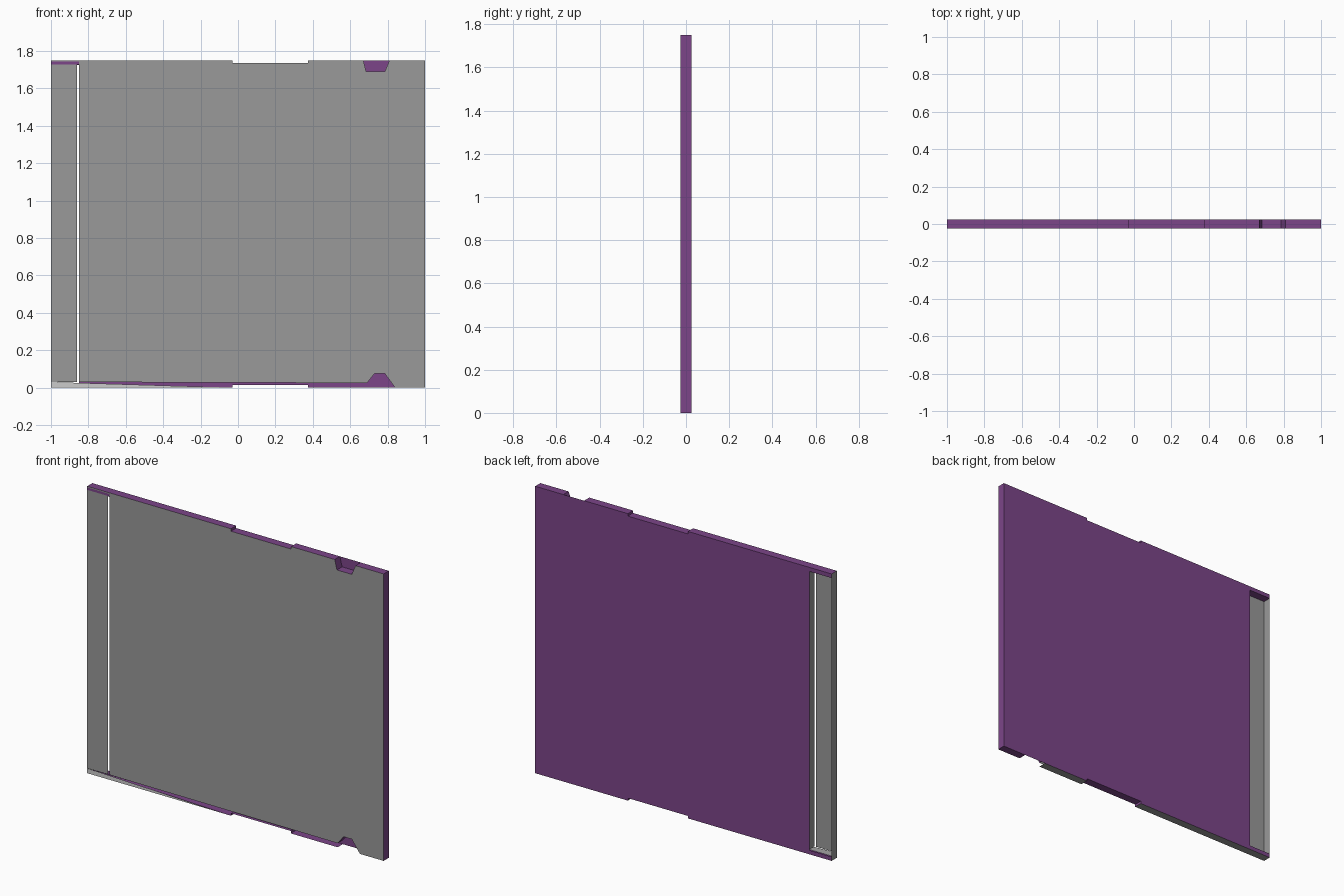
import bpy

if "Cube" in bpy.data.objects:
    bpy.data.objects.remove(bpy.data.objects["Cube"])

F, B, H = -0.025, 0.025, 1.75   # front depth, back depth, height


def colour(name, rgb):
    m = bpy.data.materials.new(name)
    m.diffuse_color = (*rgb, 1)
    m.use_nodes = True
    m.node_tree.nodes["Principled BSDF"].inputs["Base Color"].default_value = m.diffuse_color
    return m


purple = colour("purple", (0.20, 0.06, 0.25))
dark = colour("dark_grey", (0.32, 0.32, 0.32))


def make(name, verts, faces, mat=None):
    me = bpy.data.meshes.new(name)
    me.from_pydata(verts, [], faces)
    me.update()
    ob = bpy.data.objects.new(name, me)
    bpy.context.collection.objects.link(ob)
    if mat:
        me.materials.append(mat)
    return ob


def sheet(name, outline, y, mat=None):
    """Flat panel from an anticlockwise x/z outline; faces away from the middle."""
    pts = outline if y < 0 else outline[::-1]
    return make(name, [(x, y, z) for x, z in pts], [range(len(pts))], mat)


def wall(name, path, mat=None):
    """Edge wall: an x/z path spanning front to back."""
    n = len(path)
    verts = [(x, F, z) for x, z in path] + [(x, B, z) for x, z in path]
    faces = [(i, i + n, i + n + 1, i + 1) for i in range(n - 1)]
    return make(name, verts, faces, mat)


# Shared edge details
top_cut = [(0.375, H), (0.375, 1.735), (-0.03, 1.735), (-0.03, H)]
bottom_cut = [(-0.03, 0), (-0.03, 0.015), (0.375, 0.015), (0.375, 0)]
top_notch = [(0.81, H), (0.785, 1.69), (0.685, 1.69), (0.67, H)]
bottom_notch = [(0.69, 0.025), (0.73, 0.075), (0.785, 0.075), (0.84, 0)]

# Back panel with the open hinge bay on its left
sheet("back_panel",
      [(-1, 0)] + bottom_cut + [(1, 0), (1, H)] + top_cut +
      [(-1, H), (-1, 1.725), (-0.85, 1.725), (-0.85, 0.025), (-1, 0.025)],
      B, purple)

# Front panel, short of the floor on the left of the bottom notch
sheet("front_panel",
      [(-0.85, 0.03)] + bottom_notch + [(1, 0), (1, H)] + top_notch + top_cut +
      [(-1, H), (-1, 1.743), (-0.85, 1.743)], F, dark)

# Narrow spine strip left of the gap, with the coloured bar above it
sheet("spine_strip", [(-1, 0.03), (-0.86, 0.03), (-0.86, 1.728), (-1, 1.728)], F, dark)
sheet("spine_bar", [(-1, 1.728), (-0.85, 1.728), (-0.85, 1.743), (-1, 1.743)], F, purple)

# Outer rim: bottom notch, right side, top
wall("rim", bottom_notch + [(1, 0), (1, H)] + top_notch + top_cut + [(-1, H)], purple)
wall("bottom_recess", bottom_cut, purple)

# Floor either side of the recess: coloured inside, grey underneath
for side, x0, x1 in (("left", -1, -0.03), ("right", 0.375, 0.69)):
    wall(side + "_floor_inside", [(x1, 0.001), (x0, 0.001)], purple)
    wall(side + "_floor_underside", [(x0, 0), (x1, 0)], dark)

# Hinge bay walls
wall("left_wall", [(-1, H), (-1, 0)], dark)
wall("bay_wall", [(-0.85, 0.03), (-0.85, 1.73)], dark)
wall("bay_top", [(-0.85, 1.725), (-1, 1.725)], purple)

# Pale tapering lip along the bottom of the front
sheet("floor_lip", [(-1, 0), (-0.03, 0), (-1, 0.03)], F)
